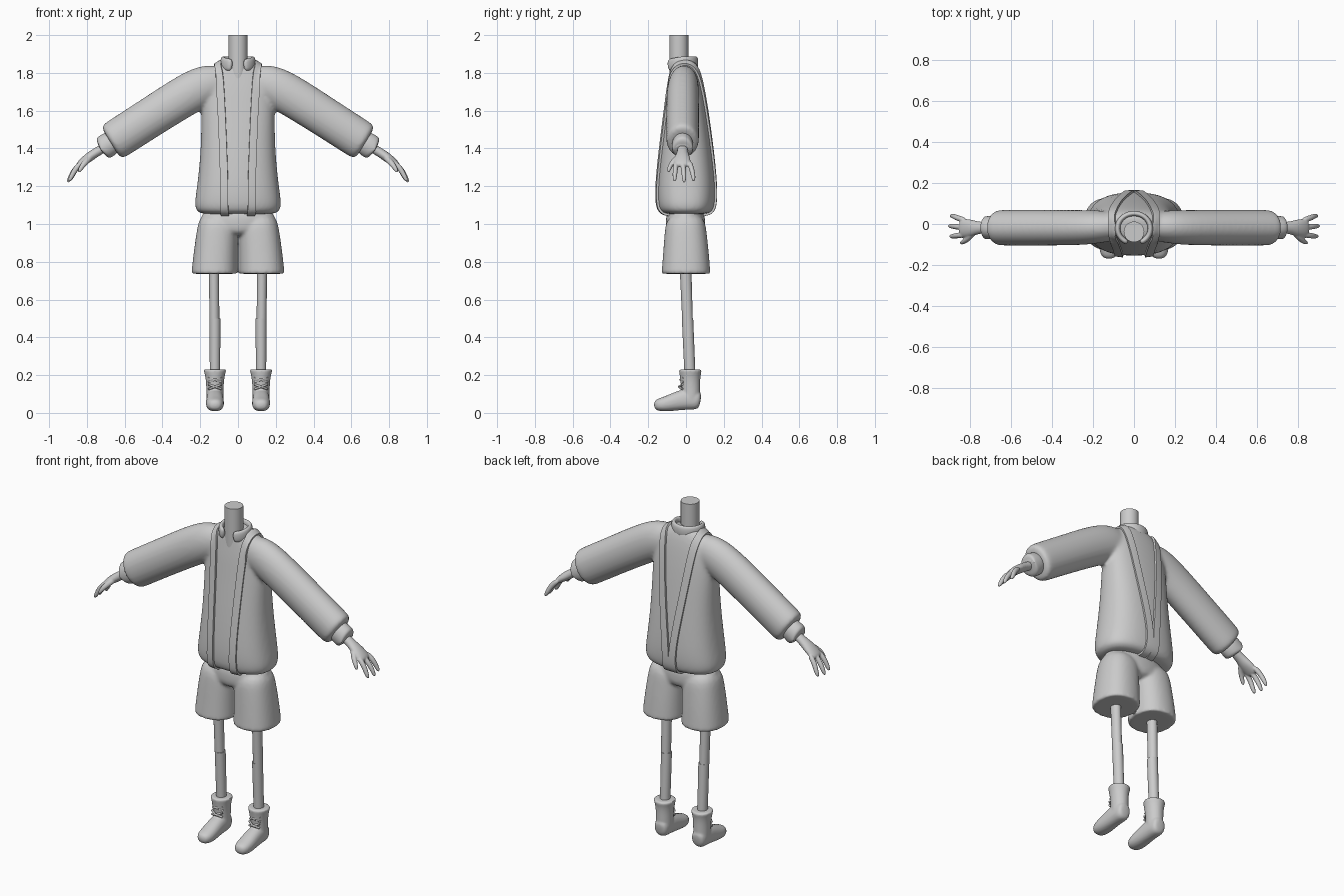
import bpy, bmesh, math
from mathutils import Vector

cube = bpy.data.objects.get("Cube")
if cube:
    bpy.data.objects.remove(cube)

GREY = (0.6, 0.6, 0.6, 1)
mat = bpy.data.materials.new("plain_grey")
mat.use_nodes = True
mat.diffuse_color = GREY
mat.node_tree.nodes["Principled BSDF"].inputs["Base Color"].default_value = GREY

X, Y, Z = Vector((1, 0, 0)), Vector((0, 1, 0)), Vector((0, 0, 1))


def tube(bm, rings, side, power=2, n=20, s=1):
    """Closed loft through (x, y, z, a, b) rings; a runs along side, b across it."""
    pts = [Vector(r[:3]) for r in rings]
    loops = []
    for i, r in enumerate(rings):
        t = (pts[min(i + 1, len(pts) - 1)] - pts[max(i - 1, 0)]).normalized()
        u = (side - t * side.dot(t)).normalized()
        v = t.cross(u)
        loop = []
        for k in range(n):
            c, d = math.cos(math.tau * k / n), math.sin(math.tau * k / n)
            p = pts[i] + u * r[3] * math.copysign(abs(c) ** (2 / power), c) \
                + v * r[4] * math.copysign(abs(d) ** (2 / power), d)
            loop.append(bm.verts.new((p.x * s, p.y, p.z)))
        loops.append(loop)
    for a, b in zip(loops, loops[1:]):
        for k in range(n):
            bm.faces.new((a[k], a[(k + 1) % n], b[(k + 1) % n], b[k]))
    bm.faces.new(loops[0])
    bm.faces.new(loops[-1])


def finish(name, bm, modifiers=()):
    """Turn a bmesh into an object, apply modifiers and shade it."""
    bmesh.ops.recalc_face_normals(bm, faces=bm.faces)
    me = bpy.data.meshes.new(name)
    bm.to_mesh(me)
    bm.free()
    me.materials.append(mat)
    ob = bpy.data.objects.new(name, me)
    bpy.context.collection.objects.link(ob)
    for kind, settings in modifiers:
        m = ob.modifiers.new(kind.lower(), kind)
        for key, value in settings.items():
            setattr(m, key, value)
    bpy.ops.object.select_all(action='DESELECT')
    bpy.context.view_layer.objects.active = ob
    ob.select_set(True)
    bpy.ops.object.convert(target='MESH')
    bpy.ops.object.shade_smooth_by_angle(angle=math.radians(45))
    return ob


def part(name, single=(), paired=(), modifiers=()):
    """Object from single tubes and tubes repeated on both sides."""
    bm = bmesh.new()
    for args in single:
        tube(bm, *args)
    for args in paired:
        for s in (1, -1):
            tube(bm, *args, s=s)
    return finish(name, bm, modifiers)


SUBSURF = ('SUBSURF', {"levels": 2})


def blend(voxel, rounds):
    return [SUBSURF, ('REMESH', {"mode": 'VOXEL', "voxel_size": voxel}),
            ('SMOOTH', {"factor": 0.5, "iterations": rounds})]


# Sweater: body and sleeves blended into one surface
body = [(0, 0, 1.05, .17, .09), (0, 0, 1.06, .22, .14), (0, 0, 1.10, .235, .155),
        (0, 0, 1.20, .218, .158), (0, 0, 1.40, .197, .138), (0, 0, 1.60, .197, .112),
        (0, -.003, 1.72, .19, .095), (0, -.005, 1.80, .16, .08), (0, -.012, 1.85, .11, .068),
        (0, -.015, 1.865, .08, .05)]
sleeve = [(.04, -.01, 1.75, .06, .08), (.15, -.012, 1.745, .08, .11), (.25, -.018, 1.70, .087, .112),
          (.45, -.018, 1.573, .088, .107), (.63, -.018, 1.457, .088, .107),
          (.665, -.018, 1.434, .087, .105), (.675, -.018, 1.428, .07, .085)]
sweater = part("sweater", [(body, X, 2.5)], [(sleeve, Y)], blend(.01, 8))

# Cuffs
cuff = [(.64, -.018, 1.45, .055, .062), (.70, -.018, 1.411, .057, .066),
        (.725, -.018, 1.395, .057, .066), (.73, -.018, 1.392, .05, .058),
        (.70, -.018, 1.411, .03, .03)]
part("cuffs", paired=[(cuff, Y)], modifiers=[SUBSURF])

# Hands: palm, three fingers and a thumb
palm = [(.69, -.018, 1.415, .028, .026), (.755, -.018, 1.377, .028, .024),
        (.79, -.02, 1.352, .042, .026), (.83, -.02, 1.323, .047, .02), (.85, -.02, 1.305, .04, .013)]
digits = [(palm, Y)]
for base, tip, reach in ((.018, .04, -.008), (-.018, -.01, 0), (-.052, -.06, -.006)):
    digits.append(([(.82, base, 1.33, .014, .015), (.86, (base + tip) / 2, 1.295, .014, .015),
                    (.888 + reach, tip, 1.25, .012, .013),
                    (.902 + reach, tip, 1.218 - reach, .008, .008)], Y))
digits.append(([(.775, -.03, 1.36, .017, .018), (.805, -.07, 1.33, .014, .016),
                (.83, -.088, 1.30, .012, .013), (.845, -.094, 1.272, .007, .008)], Y))
part("hands", paired=digits, modifiers=blend(.004, 4))

# Neck
part("neck", [([(0, -.038, 1.76, .05, .05), (0, -.038, 2.0, .05, .05)], Z.cross(Y), 2, 32)])

# Collar: an open band dipping at the front
collar = []
for i in range(15):
    a = math.radians(-68 + 316 * i / 14)
    dip = max(0, -math.sin(a)) * .015
    collar.append((.082 * math.cos(a), -.022 + .075 * math.sin(a), 1.855 - dip, .033, .014))
part("collar", [(collar, Z, 2.5, 12)], modifiers=[SUBSURF])

# Straps: ribbons laid on the sweater, meeting low on the back
path = [(.05, 0, 1.05), (.07, -.10, 1.05), (.073, -.16, 1.12), (.075, -.16, 1.25), (.08, -.14, 1.4),
        (.088, -.115, 1.6), (.098, -.08, 1.8), (.105, -.01, 1.87), (.1, .07, 1.8), (.078, .11, 1.6),
        (.05, .14, 1.4), (.022, .16, 1.2), (.02, .15, 1.1), (.022, .10, 1.05), (.05, 0, 1.05)]
for side, s in (("left", 1), ("right", -1)):
    bm = bmesh.new()
    rows = [[bm.verts.new((s * (x + w), y, z)) for w in (-.021, 0, .021)] for x, y, z in path]
    for p, q in zip(rows, rows[1:]):
        for k in range(2):
            bm.faces.new((p[k], p[k + 1], q[k + 1], q[k]))
    finish(side + "_strap", bm, [
        ('SUBSURF', {"levels": 3}),
        ('SHRINKWRAP', {"target": sweater, "wrap_mode": 'OUTSIDE_SURFACE', "offset": .005}),
        ('SOLIDIFY', {"thickness": .013, "offset": 0})])

# Shorts: seat and two closed legs
seat = [(0, -.003, .93, .19, .10), (0, -.003, 1.0, .207, .108), (0, -.003, 1.10, .19, .10)]
short_leg = [(.10, -.003, 1.06, .10, .10), (.112, -.002, .95, .109, .113), (.12, 0, .85, .115, .122),
             (.126, 0, .748, .121, .13), (.126, 0, .738, .121, .13), (.126, 0, .736, .115, .124)]
part("shorts", [(seat, X)], [(short_leg, X, 2.3)], blend(.009, 4))

# Legs: upper and lower pieces meeting at the knee
thigh = [(.127, -.003, .78, .027, .031), (.125, .008, .49, .026, .028)]
shin = [(.122, .008, .50, .029, .030), (.122, .022, .18, .027, .029)]
part("legs", paired=[(thigh, X), (shin, X)])

# Boots: shaft and foot blended, with a flared rim
shaft = [(.122, .028, .04, .045, .045), (.122, .026, .10, .046, .05), (.122, .023, .16, .047, .052),
         (.122, .022, .20, .053, .056), (.122, .023, .222, .06, .061), (.122, .023, .231, .06, .061),
         (.122, .023, .231, .045, .045)]
foot = [(.122, .078, .065, .03, .035), (.122, .06, .068, .043, .052), (.122, .01, .075, .045, .058),
        (.122, -.05, .062, .047, .05), (.122, -.11, .046, .049, .04), (.122, -.15, .042, .042, .033),
        (.122, -.17, .042, .02, .018)]
part("boots", paired=[(shaft, X), (foot, X, 2.3)], modifiers=blend(.006, 4))

# Laces: two crosses on each boot
laces = []
for z in (.175, .138):
    for d in (-1, 1):
        laces.append(([(.122 + k * .034, -.03 + abs(k) * .018 - (.175 - z) * .2, z + d * k * .012,
                        .006, .006) for k in (-1, -.5, 0, .5, 1)], Y, 2, 8))
part("laces", paired=laces)
